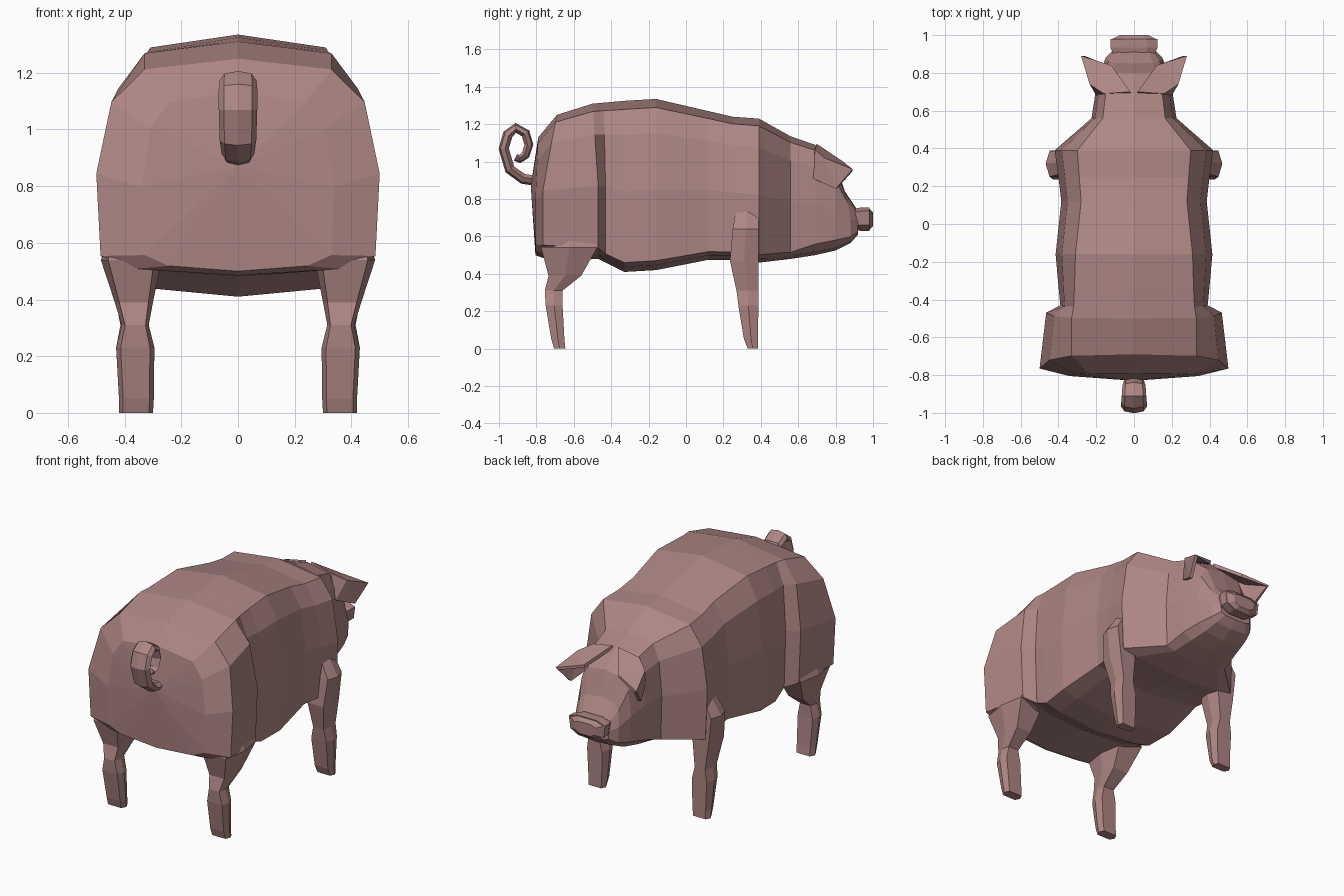
import bpy, bmesh
from mathutils import Vector

if "Cube" in bpy.data.objects:
    bpy.data.objects.remove(bpy.data.objects["Cube"])

skin = bpy.data.materials.new("pink_skin")
skin.diffuse_color = (0.42, 0.24, 0.23, 1)
skin.use_nodes = True
skin.node_tree.nodes["Principled BSDF"].inputs["Base Color"].default_value = skin.diffuse_color


def add_mesh(name, bm):
    bmesh.ops.recalc_face_normals(bm, faces=bm.faces)
    me = bpy.data.meshes.new(name)
    bm.to_mesh(me)
    bm.free()
    ob = bpy.data.objects.new(name, me)
    bpy.context.collection.objects.link(ob)
    me.materials.append(skin)
    return ob


def loft(name, rings, start_point=None):
    """Skin a list of equal-length closed rings and cap both ends."""
    bm = bmesh.new()
    vs = [[bm.verts.new(p) for p in r] for r in rings]
    n = len(vs[0])
    for a, b in zip(vs, vs[1:]):
        for i in range(n):
            j = (i + 1) % n
            bm.faces.new((a[i], a[j], b[j], b[i]))
    if start_point:
        c = bm.verts.new(start_point)
        for i in range(n):
            bm.faces.new((vs[0][i], vs[0][(i + 1) % n], c))
    else:
        bm.faces.new(vs[0])
    bm.faces.new(vs[-1])
    return add_mesh(name, bm)


def body_ring(yt, yb, t, b, wt, w, low=.055):
    """Symmetric cross-section: back ridge, flank, belly."""
    h = t - b
    half = [(0, t), (wt, t - .05 * h), ((wt + 2.2 * w) / 3.2, t - .2 * h),
            (w, b + .47 * h), (w * .97, b + low * h), (w * .72, b + .03 * h), (0, b)]
    pts = half + [(-x, z) for x, z in half[-2:0:-1]]
    return [(x, yt + (yb - yt) * min(1, 2 * (t - z) / h), z) for x, z in pts]


# Trunk and head: y at top, y below, top z, bottom z, ridge width, flank width
trunk = [
    (-.79, -.805, 1.13, .50, .24, .34, .09),
    (-.69, -.765, 1.25, .485, .33, .50, .09),
    (-.50, -.47, 1.31, .48, .33, .465, .07),
    (-.44, -.43, 1.315, .46, .32, .39),
    (-.33, -.33, 1.325, .41, .315, .40),
    (-.16, -.16, 1.335, .42, .31, .415),
    (.12, .12, 1.27, .475, .28, .385),
    (.25, .25, 1.24, .475, .29, .40),
    (.39, .39, 1.23, .46, .30, .42),
    (.56, .56, 1.135, .48, .165, .225),
    (.69, .69, 1.09, .50, .15, .205, .1),
    (.80, .80, .99, .525, .12, .18, .12),
    (.85, .88, .84, .565, .10, .15, .12),
    (.91, .92, .75, .61, .08, .11, .12),
]
loft("body_and_head", [body_ring(*r) for r in trunk], (0, -.83, .87))


# Snout disc
def snout_ring(y, s):
    half = [(.07, .755), (.125, .735), (.115, .66), (.06, .63)]
    pts = half + [(-x, z) for x, z in reversed(half)]
    return [(x * s, y, .69 + (z - .69) * s) for x, z in pts]


loft("snout", [snout_ring(.89, .85), snout_ring(.935, 1), snout_ring(.98, 1)])
loft("nose_front", [snout_ring(.975, .99), snout_ring(1.0, .6)])


# Legs: z, inner x, outer x, rear y, front y
def leg_ring(side, z, x0, x1, y0, y1):
    c, m = (x1 - x0) * .12, (y0 + y1) / 2
    return [(side * x, y, z) for x, y in
            [(x0, m), (x0 + c, y0), (x1 - c, y0), (x1, m), (x1 - c, y1), (x0 + c, y1)]]


legs = {
    "rear_leg": [(0, .30, .42, -.705, -.645), (.05, .297, .42, -.72, -.65),
                 (.23, .295, .43, -.75, -.66), (.31, .315, .41, -.755, -.66),
                 (.39, .30, .435, -.735, -.56), (.54, .27, .484, -.775, -.475),
                 (.68, .28, .43, -.73, -.50)],
    "front_leg": [(0, .305, .42, .33, .385), (.05, .30, .42, .31, .385),
                  (.23, .295, .43, .28, .387), (.31, .32, .415, .27, .388),
                  (.47, .30, .445, .235, .388), (.64, .29, .468, .25, .388),
                  (.76, .29, .39, .27, .385)],
}
for name, rings in legs.items():
    for side, label in ((1, "right"), (-1, "left")):
        loft(f"{name}_{label}", [leg_ring(side, *r) for r in rings])

# Ears: folded flaps, forward and out
ear = [(.02, .70, 1.095), (.16, .69, 1.065), (.235, .74, 1.02), (.28, .89, .96),
       (.12, .84, 1.00), (.20, .68, .91), (.25, .80, .855)]
for side, label in ((1, "right"), (-1, "left")):
    bm = bmesh.new()
    v = [bm.verts.new((side * x, y, z)) for x, y, z in ear]
    for f in ((0, 1, 4), (1, 2, 4), (2, 3, 4), (1, 5, 2), (5, 6, 2), (6, 3, 2)):
        bm.faces.new([v[i] for i in f])
    ob = add_mesh(f"ear_{label}", bm)
    mod = ob.modifiers.new("thickness", "SOLIDIFY")
    mod.thickness = .02

# Curly tail: ridged ribbon swept along a curl
path = [Vector(p) for p in [(-.80, .90), (-.87, .91), (-.94, .96), (-.972, 1.07), (-.95, 1.145),
                            (-.91, 1.178), (-.86, 1.15), (-.842, 1.09), (-.86, 1.035),
                            (-.89, 1.015), (-.91, 1.025)]]
rings = []
for i, p in enumerate(path):
    d = (path[min(i + 1, len(path) - 1)] - path[max(i - 1, 0)]).normalized()
    n = Vector((-d.y, d.x))
    s = 1 - .045 * max(0, i - 4)
    w = s * min(1, .75 + .1 * i)
    rings.append([(x * w, p.x + n.x * o * s, p.y + n.y * o * s) for x, o in
                  [(-.068, -.005), (-.05, .02), (0, .03), (.05, .02), (.068, -.005),
                   (.035, -.025), (-.035, -.025)]])
    # the curl turns clockwise seen from +x, so the ridge faces outward
    outward = (p - Vector((-.91, 1.08))).dot(n)
    if outward < 0:
        rings[-1] = [(x, 2 * p.x - y, 2 * p.y - z) for x, y, z in rings[-1]]
loft("tail", rings)
